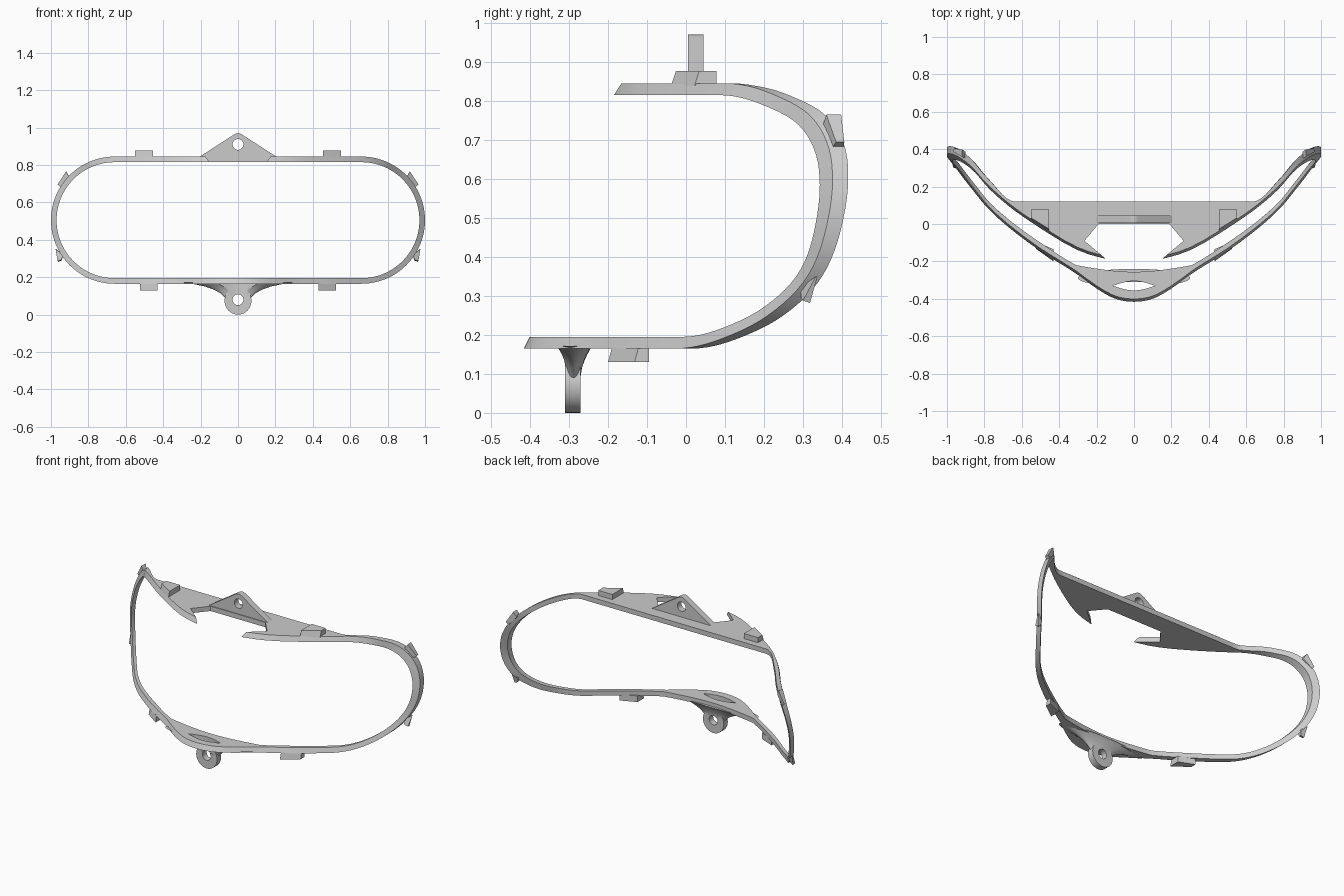
import bpy, bmesh
from math import sin, cos, pi

if "Cube" in bpy.data.objects:
    bpy.data.objects.remove(bpy.data.objects["Cube"])

R, SX, ZC, T = 0.34, 0.66, 0.505, 0.03      # stadium radius, straight half, centre, wall
S1 = SX + R * pi / 2                        # path length from top centre to the side
FRONT = [(0, -.18), (.1, -.178), (.17, -.167), (.3, -.125), (.45, -.04), (.55, .025), (.64, .088),
         (.79, .215), (.89, .31), (1.01, .366), (1.1, .376), (1.194, .366), (1.378, .297),
         (1.498, .195), (1.598, .09), (1.748, -.042), (1.888, -.145), (2.078, -.265),
         (2.188, -.345), (2.288, -.4), (2.388, -.416)]
BACK = [(0, .12), (.62, .12), (.64, .12), (.79, .25), (.89, .35), (1.01, .408), (1.1, .416),
        (1.194, .405), (1.378, .335), (1.498, .235), (1.598, .13), (1.748, 0), (1.888, -.1),
        (2.06, -.21), (2.078, -.22), (2.1, -.224), (2.388, -.256)]


def smooth(k, s):
    """Cubic curve through the knots k, evaluated at s."""
    n = len(k)
    def tan(i):
        if i in (0, n - 1):
            return 0
        a, b = k[max(i - 1, 0)], k[i]
        c = k[i + 1]
        d0, d1 = (b[1] - a[1]) / (b[0] - a[0]), (c[1] - b[1]) / (c[0] - b[0])
        h0, h1 = b[0] - a[0], c[0] - b[0]
        return (d0 * h1 + d1 * h0) / (h0 + h1)
    i = max(j for j in range(n - 1) if k[j][0] <= s + 1e-9)
    h = k[i + 1][0] - k[i][0]
    t = (s - k[i][0]) / h
    return ((2*t**3 - 3*t*t + 1) * k[i][1] + (t**3 - 2*t*t + t) * h * tan(i)
            + (3*t*t - 2*t**3) * k[i + 1][1] + (t**3 - t*t) * h * tan(i + 1))


def loft(name, rings, caps=True):
    """Skin a list of equal-length closed rings."""
    bm = bmesh.new()
    vs = [[bm.verts.new(p) for p in r] for r in rings]
    m = len(rings[0])
    for a, b in zip(vs, vs[1:]):
        for i in range(m):
            j = (i + 1) % m
            bm.faces.new((a[i], a[j], b[j], b[i]))
    if caps:
        bm.faces.new(vs[0][::-1])
        bm.faces.new(vs[-1])
    bmesh.ops.recalc_face_normals(bm, faces=bm.faces)
    me = bpy.data.meshes.new(name)
    bm.to_mesh(me)
    bm.free()
    ob = bpy.data.objects.new(name, me)
    bpy.context.collection.objects.link(ob)
    return ob


def apply(ob, kind, **props):
    bpy.context.view_layer.objects.active = ob
    mod = ob.modifiers.new("m", kind)
    for key, v in props.items():
        setattr(mod, key, v)
    bpy.ops.object.modifier_apply(modifier=mod.name)


def boolean(ob, other, op='DIFFERENCE', keep=False):
    apply(ob, 'BOOLEAN', object=other, operation=op, solver='EXACT')
    if not keep:
        bpy.data.objects.remove(other)


def shade(ob):
    bpy.ops.object.select_all(action='DESELECT')
    ob.select_set(True)
    bpy.context.view_layer.objects.active = ob
    bpy.ops.object.shade_smooth_by_angle(angle=0.5)


def slab_y(name, pts, y0, y1):
    return loft(name, [[(x, y, z) for x, z in pts] for y in (y0, y1)])


def slab_z(name, pts, z0, z1):
    return loft(name, [[(x, y, z) for x, y in pts] for z in (z0, z1)])


def circle(cx, cy, rx, ry, n=40):
    return [(cx + rx * cos(2*pi*i/n), cy + ry * sin(2*pi*i/n)) for i in range(n)]


# Main band: half a stadium loop with a varying depth, then mirrored
top = [0, .1, .17, .24, .3, .37, .45, .5, .55, .6, .64]
bot = [0, .04, .08, .12, .16, .2, .25, .31, .37, .43, .5, .57, .64]
stations = top + [SX + R * pi * i / 48 for i in range(49)] + [2 * S1 - s for s in bot[::-1]]
rings = []
for s in stations:
    if s <= SX:
        x, a = s, pi / 2
    elif s >= 2 * S1 - SX:
        x, a = 2 * S1 - s, -pi / 2
    else:
        x, a = SX, pi / 2 - (s - SX) / R
    f, b = smooth(FRONT, s), smooth(BACK, s)
    ca, sa = cos(a), sin(a)
    c = max(ca, 0) if abs(ca) > 1e-6 else 0
    xo, xi = x + R * c, x + (R - T) * c
    zo, zi = ZC + R * sa, ZC + (R - T) * sa
    rings.append([(xo, f, zo), (xi, f - .03 * c - .015 * sa, zi), (xi, b - .03 * c, zi), (xo, b, zo)])
band = loft("frame_band", rings, caps=False)
apply(band, 'MIRROR', use_clip=True, merge_threshold=0.0005)

# Dovetail notch in the top plate
notch = slab_z("notch_cutter", [(.265, -.09), (.05, -.271), (-.05, -.271), (-.265, -.09),
                                (-.19, 0), (.19, 0)], .7, .95)
boolean(band, notch)

# Lower lug: flared neck joined to a round eyelet
neck = []
for z, hx, y0, y1 in [(.172, .3, -.336, -.24), (.163, .235, -.33, -.246), (.15, .175, -.322, -.253),
                      (.135, .132, -.315, -.26), (.115, .095, -.31, -.267), (.095, .075, -.309, -.269),
                      (.07, .05, -.308, -.27)]:
    neck.append([(x, y, z) for x, y in circle(0, (y0 + y1) / 2, hx, (y1 - y0) / 2)])
lug = loft("lower_lug", neck)
boolean(lug, slab_y("eyelet", circle(0, .074, .072, .074), -.31, -.27), 'UNION')
boolean(lug, slab_y("eyelet_hole", circle(0, .08, .029, .029, 32), -.5, 0))

# Lens-shaped slot through the bottom plate
n = 12
arc = [(-.112 + .224 * i / n, .025 * sin(pi * i / n)) for i in range(n + 1)]
slot = slab_z("slot_cutter", [(x, -.33 + y) for x, y in arc] + [(x, -.33 - y) for x, y in arc[-2:0:-1]], .1, .3)
boolean(band, slot, keep=True)
boolean(lug, slot)
shade(band)
shade(lug)

# Upper triangular tab with a hole
tip = [(.037 * cos(t), .933 + .037 * sin(t)) for t in [pi * (.3 + .4 * i / 8) for i in range(9)]]
tab = slab_y("upper_tab", [(.207, .843)] + tip + [(-.207, .843)], .005, .045)
boolean(tab, slab_y("tab_hole", circle(0, .91, .029, .029, 32), -.1, .2))
shade(tab)


# Small clips around the rim, one per side
def clip(name, lower, upper):
    for side, sx in (("right", 1), ("left", -1)):
        loft(f"{name}_{side}", [[(sx * x, y, z) for x, y, z in r] for r in (lower, upper)])


def plan(pts, z, dy=0):
    return [(x, y + (dy if i < 2 else 0), z) for i, (x, y) in enumerate(pts)]


tp = [(.455, -.038), (.552, .022), (.552, .078), (.455, .078)]
clip("top_clip", plan(tp, .84), plan(tp, .877, .012))
bp = [(.43, -.19), (.525, -.122), (.525, -.095), (.43, -.135)]
clip("bottom_clip", plan(bp, .168), plan(bp, .13, -.01))
clip("upper_side_clip",
     [(.9, .35, .735), (.92, .36, .765), (.965, .385, .695), (.945, .375, .68)],
     [(.9, .385, .735), (.918, .398, .765), (.963, .406, .695), (.945, .405, .68)])
clip("lower_side_clip",
     [(.935, .293, .32), (.945, .296, .293), (.965, .3, .288), (.975, .333, .35)],
     [(.935, .325, .32), (.942, .315, .29), (.962, .318, .282), (.972, .337, .35)])
